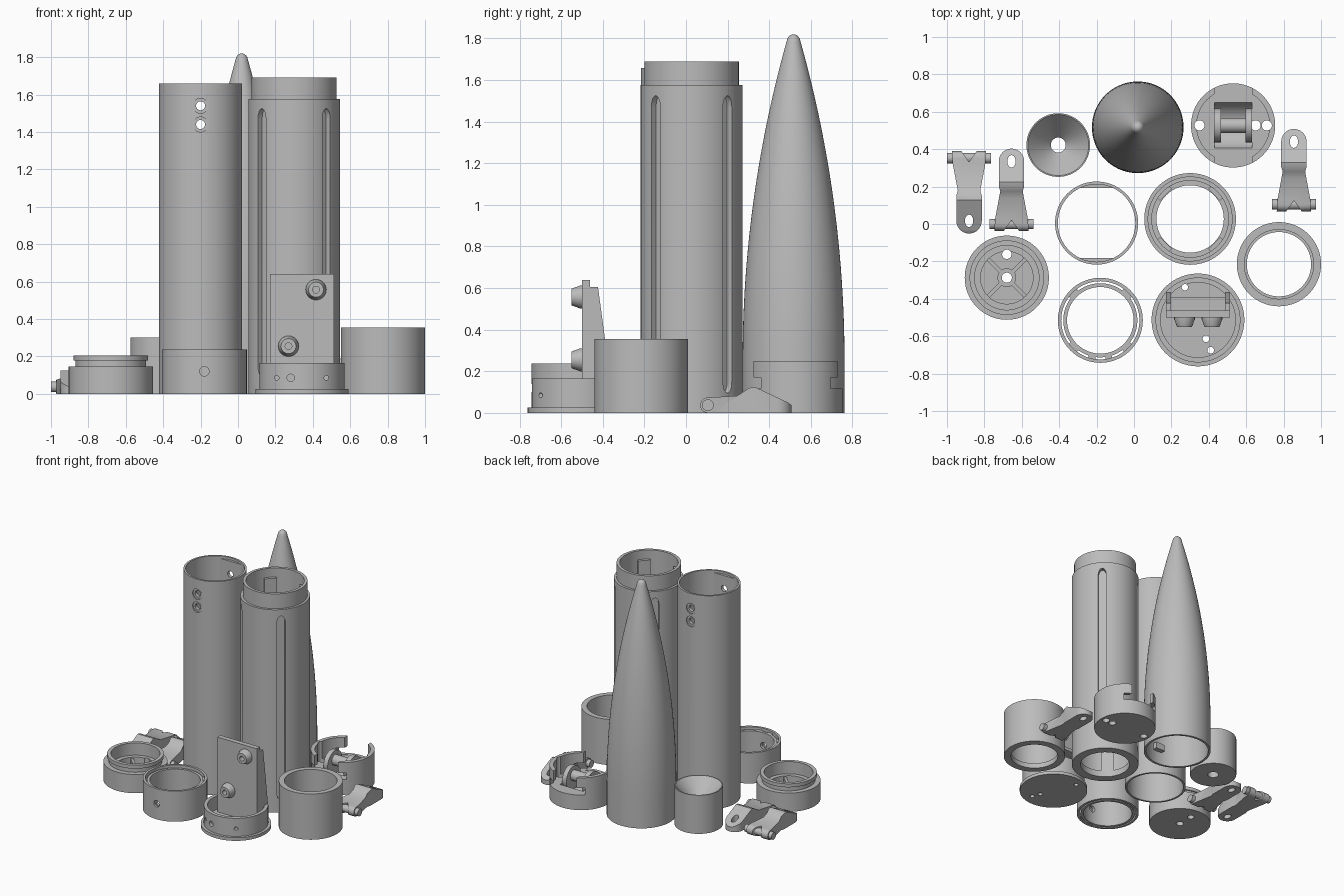
import bpy, bmesh
from math import sin, cos, pi, radians, sqrt
from mathutils import Matrix, Vector

cube = bpy.data.objects.get("Cube")
if cube:
    bpy.data.objects.remove(cube)

grey = bpy.data.materials.new("plain grey")
grey.use_nodes = True
grey.diffuse_color = (0.5, 0.5, 0.5, 1)
grey.node_tree.nodes["Principled BSDF"].inputs["Base Color"].default_value = (0.5, 0.5, 0.5, 1)
parts = []


def finish(name, bm, at, turn):
    bmesh.ops.recalc_face_normals(bm, faces=bm.faces)
    bm.transform(Matrix.Translation(Vector(at)) @ Matrix.Rotation(radians(turn), 4, 'Z'))
    mesh = bpy.data.meshes.new(name)
    bm.to_mesh(mesh)
    bm.free()
    mesh.materials.append(grey)
    obj = bpy.data.objects.new(name, mesh)
    bpy.context.collection.objects.link(obj)
    parts.append(obj)
    return obj


def lathe(name, at, profile, steps=96):
    """Spin an (r, z) profile; it is a closed ring unless it touches the axis."""
    bm = bmesh.new()
    vs = [bm.verts.new((r, 0, z)) for r, z in profile]
    es = [bm.edges.new(p) for p in zip(vs, vs[1:])]
    if min(r for r, z in profile) > 0:
        es.append(bm.edges.new((vs[-1], vs[0])))
    bmesh.ops.spin(bm, geom=vs + es, cent=(0, 0, 0), axis=(0, 0, 1), angle=2 * pi, steps=steps)
    bmesh.ops.remove_doubles(bm, verts=bm.verts, dist=1e-5)
    return finish(name, bm, (*at, 0), 0)


def prism(name, at, pts, axis, lo, hi, turn=0):
    """Extrude a flat outline along an axis."""
    place = {'x': lambda a, b: (lo, a, b), 'y': lambda a, b: (a, lo, b), 'z': lambda a, b: (a, b, lo)}[axis]
    way = {'x': (1, 0, 0), 'y': (0, 1, 0), 'z': (0, 0, 1)}[axis]
    bm = bmesh.new()
    face = bm.faces.new([bm.verts.new(place(a, b)) for a, b in pts])
    new = bmesh.ops.extrude_face_region(bm, geom=[face])["geom"]
    bmesh.ops.translate(bm, verts=[v for v in new if isinstance(v, bmesh.types.BMVert)],
                        vec=Vector(way) * (hi - lo))
    return finish(name, bm, (*at, 0), turn)


def oval(a, b, r, rb=None, n=32):
    rb = rb or r
    return [(a + r * cos(2 * pi * i / n), b + rb * sin(2 * pi * i / n)) for i in range(n)]


def rect(a0, a1, b0, b1):
    return [(a0, b0), (a1, b0), (a1, b1), (a0, b1)]


def carve(obj, cutters, op='DIFFERENCE'):
    for c in cutters:
        c.hide_render = True
        m = obj.modifiers.new("carve", 'BOOLEAN')
        m.operation, m.solver, m.object = op, 'EXACT', c
        bpy.context.view_layer.objects.active = obj
        bpy.ops.object.modifier_apply(modifier=m.name)
        parts.remove(c)
        bpy.data.objects.remove(c)


def holes(obj, at, spots, lo=-0.1, hi=0.4, axis='z'):
    carve(obj, [prism("cutter", at, oval(a, b, r), axis, lo, hi) for a, b, r in spots])


# Nose cone: hollow pointed arch with a rounded tip and two lock tabs
NOSE, R, L, BASE = (0.02, 0.517), 0.245, 1.65, 0.25
rho = (R * R + L * L) / (2 * R)


def ogive(z):
    return sqrt(rho ** 2 - max(z - BASE, 0) ** 2) + R - rho


heights = [BASE + 1.53 * i / 24 for i in range(25)]
outer = [(R, 0)] + [(ogive(z), z) for z in heights]
tip = [(0.034 * cos(t), 1.78 + 0.04 * sin(t)) for t in (0.5, 0.8, 1.1, 1.35)] + [(0, 1.82)]
inner = [(0, 1.6)] + [(ogive(z) - 0.017, z) for z in reversed(heights) if z < 1.58] + [(R - 0.017, 0)]
shell = lathe("nose_cone", NOSE, [(R - 0.017, 0)] + outer + tip)
carve(shell, [lathe("cutter", NOSE, inner[:-1] + [(R - 0.017, -0.05), (0, -0.05)])])
for side in (0, 180):
    prism("nose_lock_tab", NOSE, rect(-0.04, 0.04, 0.19, 0.235), 'z', 0.1, 0.15, side)

# Plain body tube with screw lugs inside the top
TUBE = (-0.2, 0.005)
tube = lathe("plain_tube", TUBE, [(0.207, 0), (0.222, 0), (0.222, 1.658), (0.207, 1.658)])
lugs = [prism("tube_lug", TUBE, [(-0.09, 0.187), (0.09, 0.187), (0.06, 0.207), (-0.06, 0.207)],
              'z', 1.38, 1.64, t) for t in (0, 180)]
for piece in [tube] + lugs:
    holes(piece, TUBE, [(0, 1.54, 0.024), (0, 1.44, 0.024)], -0.3, 0.3, 'y')
for s in (-1, 1):
    lo, hi = sorted((s * 0.212, s * 0.3))
    holes(tube, TUBE, [(0, 1.54, 0.04), (0, 1.44, 0.04)], lo, hi, 'y')

# Slotted body tube with stepped collar, four outer grooves and inner ribs
FIN = (0.3, 0.027)
slotted = lathe("slotted_tube", FIN, [(0.18, 0), (0.245, 0), (0.245, 1.575), (0.227, 1.575),
                                      (0.227, 1.69), (0.205, 1.69), (0.205, 0.05), (0.18, 0.05)])
groove = [(0.03 * cos(t), (1.47 if i < 9 else 0.15) + 0.055 * sin(t))
          for i, t in enumerate([pi * k / 8 for k in range(9)] + [pi + pi * k / 8 for k in range(9)])]
for turn in (45, 135, 225, 315):
    carve(slotted, [prism("cutter", FIN, groove, 'y', 0.212, 0.3, turn)])
    prism("groove_rib", FIN, rect(-0.045, 0.045, 0.182, 0.209), 'z', 0.04, 1.62, turn)

# Coupler sleeve with a small bottom lip
lathe("coupler_sleeve", (0.775, -0.215), [(0.172, 0), (0.225, 0), (0.225, 0.355), (0.185, 0.355),
                                          (0.185, 0.04), (0.172, 0.04)])

# Nozzle with a funnel top
lathe("nozzle", (-0.405, 0.422), [(0.04, 0), (0.17, 0), (0.17, 0.3), (0.163, 0.3), (0.04, 0.16)])

# Lipped cap with cross ribs
CAP = (-0.68, -0.287)
cap = lathe("lipped_cap", CAP, [(0, 0), (0.225, 0), (0.225, 0.145), (0.188, 0.145), (0.188, 0.178),
                                (0.199, 0.178), (0.199, 0.205), (0.172, 0.205), (0.172, 0.11),
                                (0.14, 0.11), (0.14, 0.05), (0, 0.05)])
hub = prism("cap_hub", CAP, oval(0, 0, 0.05), 'z', 0.04, 0.1)
ribs = [prism("cap_rib", CAP, rect(0.04, 0.16, -0.01, 0.01), 'z', 0.04, 0.1, t) for t in (45, 135, 225, 315)]
holes(cap, CAP, [(0, 0, 0.027), (0, 0.125, 0.025)])
holes(hub, CAP, [(0, 0, 0.027)])

# Double-walled ring joined by bridges
RING = (-0.18, -0.515)
walls = [lathe("ring_outer_wall", RING, [(0.209, 0), (0.227, 0), (0.227, 0.237), (0.209, 0.237)]),
         lathe("ring_inner_wall", RING, [(0.178, 0), (0.198, 0), (0.198, 0.22), (0.178, 0.22)])]
for w in walls:
    holes(w, RING, [(0, 0.12, 0.025)], -0.3, 0, 'y')
for turn in (45, 135, 225, 315):
    prism("ring_bridge", RING, rect(-0.03, 0.03, 0.185, 0.218), 'z', 0, 0.215, turn)
for s in (-1, 1):
    prism("ring_lug", (RING[0] + s * 0.045, RING[1]), rect(-0.018, 0.018, -0.216, -0.182), 'z', 0, 0.22)

# Equipment base: flanged cup with holes
BAY = (0.342, -0.513)
bay = lathe("equipment_base", BAY, [(0, 0), (0.248, 0), (0.248, 0.025), (0.227, 0.025), (0.227, 0.165),
                                    (0.2, 0.165), (0.2, 0.06), (0, 0.06)])
holes(bay, BAY, [(-0.07, 0.175, 0.017), (0.043, -0.1, 0.018), (0.068, -0.162, 0.018)])
holes(bay, BAY, [(-0.135, 0.085, 0.012), (-0.06, 0.085, 0.02), (0.13, 0.085, 0.012)], -0.3, -0.1, 'y')

# Upright equipment board with tapered side gussets and two screw bosses
prism("equipment_board", (BAY[0], 0), rect(-0.17, 0.17, -0.5, -0.462), 'z', 0.05, 0.64)
side = [(-0.47, 0.05), (-0.365, 0.05), (-0.365, 0.165), (-0.39, 0.36), (-0.423, 0.605), (-0.47, 0.605)]
for x in (-0.17, 0.145):
    prism("board_gusset", (BAY[0], 0), side, 'x', x, x + 0.025)
prism("board_shelf", (BAY[0], 0), rect(-0.16, 0.16, -0.47, -0.39), 'z', 0.3, 0.325)
for x, z in ((0.27, 0.255), (0.417, 0.557)):
    boss = lathe("screw_boss", (0, 0), [(0.018, 0), (0.055, 0), (0.055, 0.012), (0.04, 0.053), (0.018, 0.053)], 40)
    boss.data.transform(Matrix.Translation((x, -0.497, z)) @ Matrix.Rotation(radians(90), 4, 'X'))

# Anchor bulkhead: cup with T-shaped lock slots, a trough and a tie bar
ANCHOR = (0.53, 0.527)
anchor = lathe("anchor_bulkhead", ANCHOR, [(0, 0), (0.225, 0), (0.225, 0.25), (0.195, 0.25),
                                           (0.195, 0.115), (0, 0.115)])
slots = []
for t in (0, 180):
    slots.append(prism("cutter", ANCHOR, rect(-0.1, 0.1, 0.1, 0.3), 'z', 0.117, 0.3, t))
    slots.append(prism("cutter", ANCHOR, rect(-0.15, 0.15, 0.12, 0.3), 'z', 0.117, 0.17, t))
slots.append(prism("cutter", ANCHOR, oval(0, 0.16, 0.13, n=48), 'x', -0.1, 0.1))
carve(anchor, slots)
holes(anchor, ANCHOR, [(-0.18, 0, 0.027), (0.12, 0, 0.027), (0.18, 0, 0.027)])
prism("tie_bar", ANCHOR, oval(0, 0.15, 0.04), 'x', -0.1, 0.1)
for x in (-0.102, 0.066):
    prism("tie_bar_cheek", ANCHOR, oval(0, 0.13, 0.09), 'x', x, x + 0.036)

# Hinged arms: side shape trimmed by a plan outline, with a hinge pin
flank = [(0.037 * cos(t), 0.037 + 0.037 * sin(t)) for t in [pi * k / 10 + pi / 2 for k in range(11)]]
flank += [(0.405, 0), (0.405, 0.035), (0.385, 0.05), (0.225, 0.125), (0.2, 0.12), (0.14, 0.082)]
half = [(0.092, -0.04), (0.088, 0.025), (0.06, 0.175), (0.068, 0.2), (0.068, 0.335)]
half += [(0.068 * cos(t), 0.335 + 0.068 * sin(t)) for t in [pi * k / 16 for k in range(1, 8)]]
plan = half + [(0, 0.403)] + [(-x, y) for x, y in reversed(half)]
for at, turn in (((0.855, 0.105), 0), ((-0.655, 0.0), 0), ((-0.882, 0.352), 180)):
    arm = prism("hinged_arm", at, flank, 'x', -0.12, 0.12, turn)
    carve(arm, [prism("cutter", at, plan, 'z', -0.1, 0.2, turn)], 'INTERSECT')
    carve(arm, [prism("cutter", at, oval(0, 0.335, 0.022, 0.033), 'z', -0.1, 0.2, turn),
                prism("cutter", at, [(-0.05, -0.05), (0.05, -0.05), (0, 0.02)], 'z', -0.1, 0.2, turn)])
    prism("hinge_pin", at, oval(0, 0.037, 0.028), 'x', -0.118, 0.118, turn)

# Smooth round surfaces, keep edges crisp
for obj in bpy.context.scene.objects:
    obj.select_set(obj in parts)
bpy.context.view_layer.objects.active = parts[0]
bpy.ops.object.shade_smooth_by_angle(angle=radians(30))
